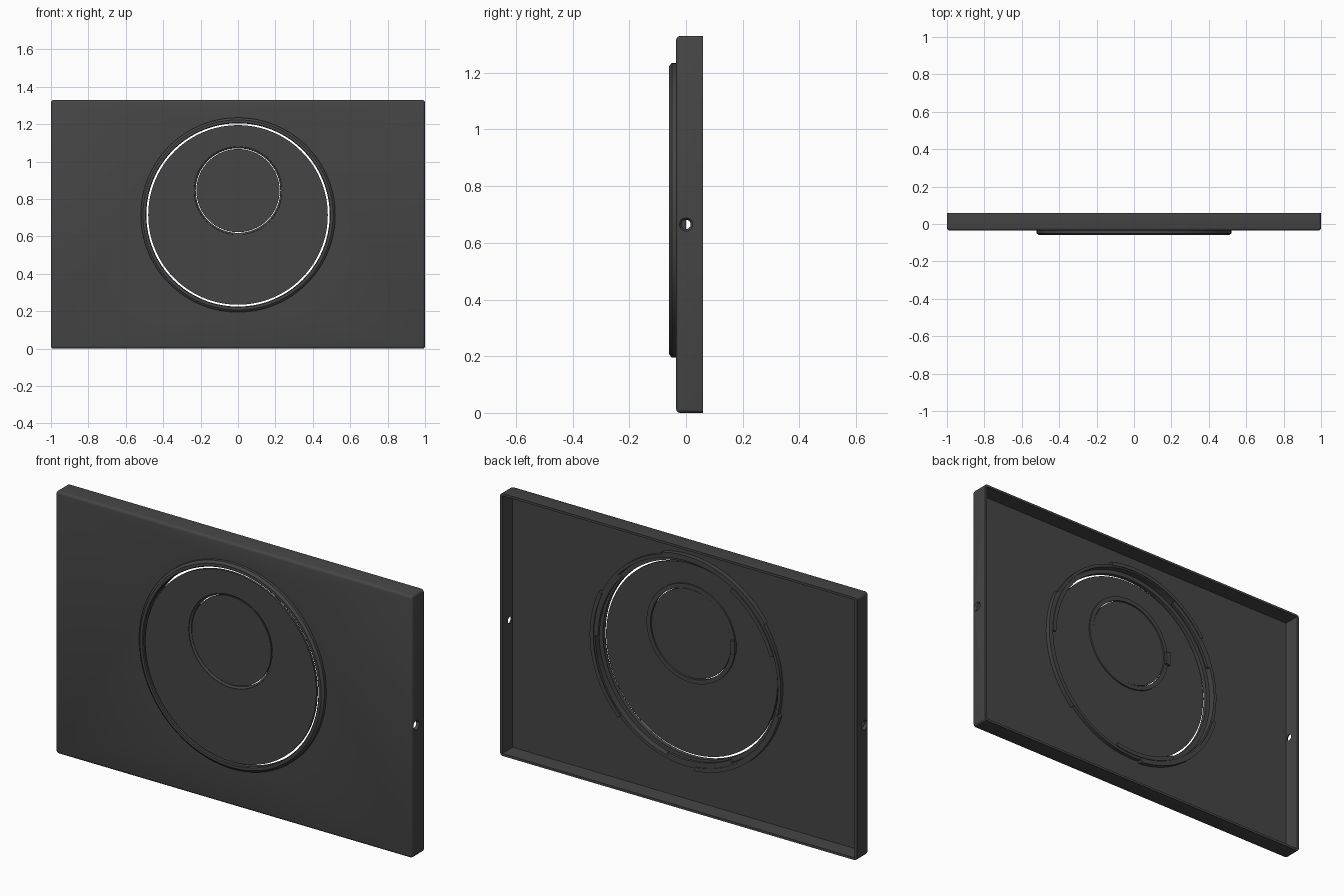
import bpy, bmesh, math
from mathutils import Matrix, Vector

cube = bpy.data.objects.get("Cube")
if cube:
    bpy.data.objects.remove(cube, do_unlink=True)

WIDTH, HEIGHT = 2.0, 1.33
FRONT, BACK = -0.035, 0.06
WALL = 0.012
MOUNT_Z, PORT_Z = 0.715, 0.845

grey = bpy.data.materials.new("dark_grey")
grey.use_nodes = True
grey.diffuse_color = (0.06, 0.06, 0.06, 1)
grey.node_tree.nodes["Principled BSDF"].inputs["Base Color"].default_value = (0.06, 0.06, 0.06, 1)


def finish(name, bm):
    bmesh.ops.recalc_face_normals(bm, faces=bm.faces)
    mesh = bpy.data.meshes.new(name)
    bm.to_mesh(mesh)
    bm.free()
    mesh.materials.append(grey)
    obj = bpy.data.objects.new(name, mesh)
    bpy.context.collection.objects.link(obj)
    return obj


def smooth(obj):
    bpy.ops.object.select_all(action="DESELECT")
    obj.select_set(True)
    bpy.context.view_layer.objects.active = obj
    bpy.ops.object.shade_smooth_by_angle(angle=math.radians(30))


def lathe(name, profile, z, start=0, sweep=360, steps=128):
    """Revolve a closed (radius, y) profile about the y direction at height z."""
    bm = bmesh.new()
    full = sweep == 360
    rings = []
    for i in range(steps if full else steps + 1):
        a = math.radians(start + sweep * i / steps)
        rings.append([bm.verts.new((r * math.cos(a), y, z + r * math.sin(a))) for r, y in profile])
    n = len(profile)
    for i in range(steps):
        a, b = rings[i], rings[(i + 1) % len(rings)]
        for j in range(n):
            k = (j + 1) % n
            bm.faces.new((a[j], a[k], b[k], b[j]))
    if not full:
        bm.faces.new(rings[0])
        bm.faces.new(rings[-1])
    obj = finish(name, bm)
    smooth(obj)
    return obj


def box(name, lo, hi):
    bm = bmesh.new()
    lo, hi = Vector(lo), Vector(hi)
    bmesh.ops.create_cube(bm, size=1, matrix=Matrix.Translation((lo + hi) / 2) @ Matrix.Diagonal((*(hi - lo), 1)))
    return finish(name, bm)


def cone(name, r1, r2, depth, matrix, steps=32):
    bm = bmesh.new()
    bmesh.ops.create_cone(bm, cap_ends=True, segments=steps, radius1=r1, radius2=r2, depth=depth, matrix=matrix)
    return finish(name, bm)


def cut(obj, cutter):
    cutter.hide_render = True
    mod = obj.modifiers.new("cut", "BOOLEAN")
    mod.operation, mod.solver, mod.object = "DIFFERENCE", "EXACT", cutter
    bpy.context.view_layer.objects.active = obj
    bpy.ops.object.modifier_apply(modifier=mod.name)
    bpy.data.objects.remove(cutter, do_unlink=True)


# Shallow tray, open at the back, with softened front and corner edges
tray = box("tray", (-WIDTH / 2, FRONT, 0), (WIDTH / 2, BACK, HEIGHT))
bm = bmesh.new()
bm.from_mesh(tray.data)
edges = [e for e in bm.edges if min(v.co.y for v in e.verts) < 0]
bmesh.ops.bevel(bm, geom=edges, offset=0.014, segments=3, profile=0.5, affect="EDGES")
bm.to_mesh(tray.data)
bm.free()
cut(tray, box("tray_cutter", (-WIDTH / 2 + WALL, FRONT + WALL, WALL),
              (WIDTH / 2 - WALL, BACK + 0.1, HEIGHT - WALL)))
turn_y = Matrix.Rotation(math.pi / 2, 4, "X")
cut(tray, cone("mount_cutter", 0.517, 0.517, 0.1, Matrix.Translation((0, FRONT, MOUNT_Z)) @ turn_y, 128))

# Countersunk screw holes in both side walls
for side in (-1, 1):
    m = Matrix.Translation((side * (1 - WALL / 2), 0, HEIGHT / 2)) @ Matrix.Rotation(side * math.pi / 2, 4, "Y")
    cut(tray, cone("screw_cutter", 0.014, 0.026, 0.02, m))
smooth(tray)

# Mount ring: chamfered front lip and a wider bored collar behind the plate
lathe("mount_ring", [(0.49, -0.056), (0.494, -0.06), (0.508, -0.06), (0.52, -0.05),
                     (0.52, -0.03), (0.528, -0.026), (0.528, -0.004), (0.512, -0.004),
                     (0.512, -0.035), (0.49, -0.035)], MOUNT_Z)

# Bayonet tabs inside the collar and flange segments outside it
for i in range(3):
    start = 120 * i
    lathe("bayonet_tab_%d" % (i + 1), [(0.493, -0.014), (0.514, -0.014), (0.514, 0), (0.493, 0)],
          MOUNT_Z, start, 42, 24)
    lathe("collar_flange_%d" % (i + 1), [(0.52, -0.024), (0.54, -0.024), (0.54, 0), (0.52, 0)],
          MOUNT_Z, start - 45, 70, 32)

# Large disc with an off-centre stepped opening
disc = cone("mount_disc", 0.48, 0.48, 0.012, Matrix.Translation((0, -0.052, MOUNT_Z)) @ turn_y, 128)
cut(disc, cone("port_cutter", 0.236, 0.236, 0.1, Matrix.Translation((0, -0.05, PORT_Z)) @ turn_y, 96))
smooth(disc)

# Port rim with its small back clip, and the inset port disc
lathe("port_rim", [(0.235, -0.056), (0.226, -0.05), (0.226, -0.038), (0.248, -0.038),
                   (0.248, -0.047), (0.237, -0.047)], PORT_Z, steps=96)
lathe("port_clip", [(0.23, -0.04), (0.255, -0.04), (0.255, -0.025), (0.23, -0.025)],
      PORT_Z, 172, 16, 8)
port = cone("port_disc", 0.2225, 0.2225, 0.01, Matrix.Translation((0, -0.047, PORT_Z)) @ turn_y, 96)
smooth(port)
